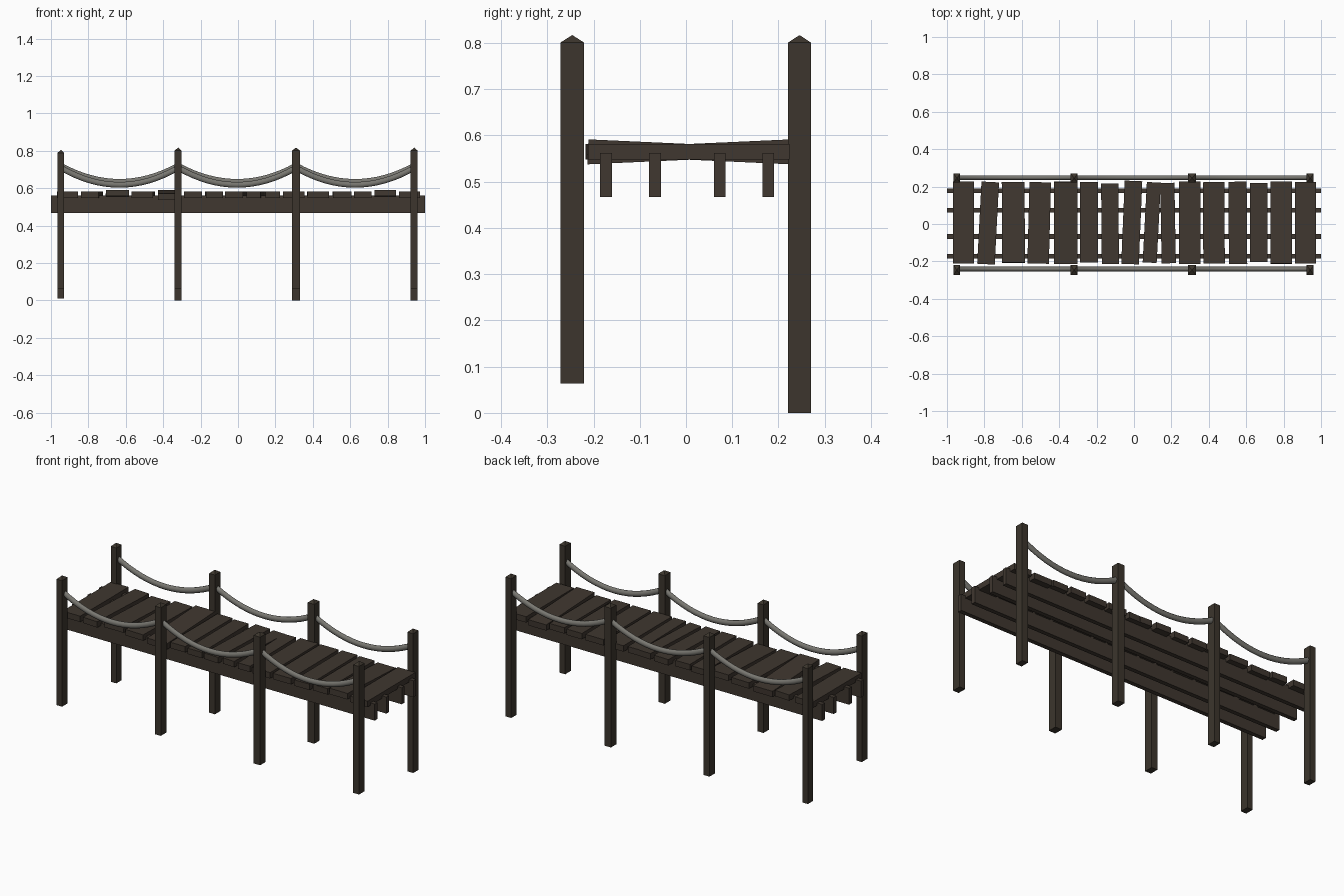
import bpy, bmesh, math
from mathutils import Matrix, Vector

if "Cube" in bpy.data.objects:
    bpy.data.objects.remove(bpy.data.objects["Cube"])


def material(name, rgb):
    m = bpy.data.materials.new(name)
    m.diffuse_color = (*rgb, 1)
    m.use_nodes = True
    m.node_tree.nodes["Principled BSDF"].inputs["Base Color"].default_value = m.diffuse_color
    return m


PLANK = material("plank wood", (0.050, 0.038, 0.029))
POST = material("post wood", (0.045, 0.036, 0.026))
ROPE = material("grey rope", (0.19, 0.185, 0.165))


def finish(name, bm, mat):
    bmesh.ops.recalc_face_normals(bm, faces=bm.faces)
    me = bpy.data.meshes.new(name)
    bm.to_mesh(me)
    bm.free()
    me.materials.append(mat)
    ob = bpy.data.objects.new(name, me)
    bpy.context.collection.objects.link(ob)
    return ob


def box(name, centre, size, mat, roll=0, yaw=0):
    bm = bmesh.new()
    bmesh.ops.create_cube(bm, size=1)
    m = (Matrix.Translation(centre) @ Matrix.Rotation(math.radians(yaw), 4, 'Z')
         @ Matrix.Rotation(math.radians(roll), 4, 'X') @ Matrix.Diagonal((*size, 1)))
    bm.transform(m)
    return finish(name, bm, mat)


# square posts with low pyramid tips
def post(name, x, y, w, d, z0, z1):
    bm = bmesh.new()
    corners = [(-1, -1), (1, -1), (1, 1), (-1, 1)]
    low = [bm.verts.new((x + a * w / 2, y + b * d / 2, z0)) for a, b in corners]
    top = [bm.verts.new((x + a * w / 2, y + b * d / 2, z1 - 0.016)) for a, b in corners]
    tip = bm.verts.new((x, y, z1))
    bm.faces.new(low)
    for i in range(4):
        j = (i + 1) % 4
        bm.faces.new((low[i], low[j], top[j], top[i]))
        bm.faces.new((top[i], top[j], tip))
    finish(name, bm, POST)


POSTS = [(-0.947, 0.035, 0.01, 0.805), (-0.32, 0.037, 0.0, 0.817),
         (0.31, 0.042, 0.0, 0.817), (0.942, 0.037, 0.0, 0.817)]
for i, (x, w, z0, z1) in enumerate(POSTS):
    post(f"front_post_{i + 1}", x, -0.246, w, 0.051, 0.064, z1)
    post(f"back_post_{i + 1}", x, 0.2455, w, 0.049, z0, z1)

# long beams under the deck
for i, y in enumerate((-0.173, -0.067, 0.073, 0.178)):
    box(f"beam_{i + 1}", (0, y, 0.5145), (2.0, 0.025, 0.095), PLANK)

# deck planks: centre x, width, length, y offset, yaw, roll (degrees)
PLANKS = [
    (-0.912, 0.112, 0.440, 0.008, 0, 0), (-0.780, 0.094, 0.440, 0.005, -3, 0),
    (-0.645, 0.122, 0.430, 0.008, 0.3, -2.6), (-0.507, 0.115, 0.435, 0.006, -1.5, 0),
    (-0.365, 0.125, 0.440, 0.006, 0, 2.6), (-0.240, 0.095, 0.430, 0.010, 0, 0),
    (-0.128, 0.092, 0.430, 0.002, 0.5, 0), (-0.012, 0.094, 0.445, 0.008, -2.4, 0),
    (0.095, 0.075, 0.430, 0.008, -3, 0), (0.182, 0.076, 0.430, 0.005, 1, 0),
    (0.297, 0.115, 0.440, 0.006, 0, 0), (0.427, 0.115, 0.435, 0.006, 0.3, 0),
    (0.555, 0.098, 0.440, 0.006, 0.4, 0), (0.667, 0.094, 0.425, 0.008, 0, 0),
    (0.787, 0.115, 0.440, 0.008, 0, -2.6), (0.917, 0.112, 0.435, 0.006, 0, 0)]
for i, (x, w, l, y, yaw, roll) in enumerate(PLANKS):
    box(f"deck_plank_{i + 1}", (x, y, 0.5645), (w, l, 0.034), PLANK, roll, yaw)


# sagging ropes, swept oval section
def rope(name, x0, x1, y, z_end, sag, steps=16, sides=10, ry=0.0125, rz=0.016):
    bm = bmesh.new()
    rings = []
    for s in range(steps + 1):
        u = 2 * s / steps - 1
        slope = 2 * sag * u / ((x1 - x0) / 2)
        n = Vector((-slope, 0, 1)).normalized()
        c = Vector(((x0 + x1) / 2 + u * (x1 - x0) / 2, y, z_end - sag * (1 - u * u)))
        ring = []
        for k in range(sides):
            a = 2 * math.pi * k / sides
            ring.append(bm.verts.new(c + Vector((0, ry * math.cos(a), 0)) + n * rz * math.sin(a)))
        rings.append(ring)
    for a, b in zip(rings, rings[1:]):
        for k in range(sides):
            j = (k + 1) % sides
            bm.faces.new((a[k], a[j], b[j], b[k])).smooth = True
    bm.faces.new(rings[0])
    bm.faces.new(rings[-1])
    finish(name, bm, ROPE)


for i in range(3):
    x0, x1 = POSTS[i][0], POSTS[i + 1][0]
    rope(f"front_rope_{i + 1}", x0, x1, -0.241, 0.709, 0.091)
    rope(f"back_rope_{i + 1}", x0, x1, 0.248, 0.720, 0.086)
